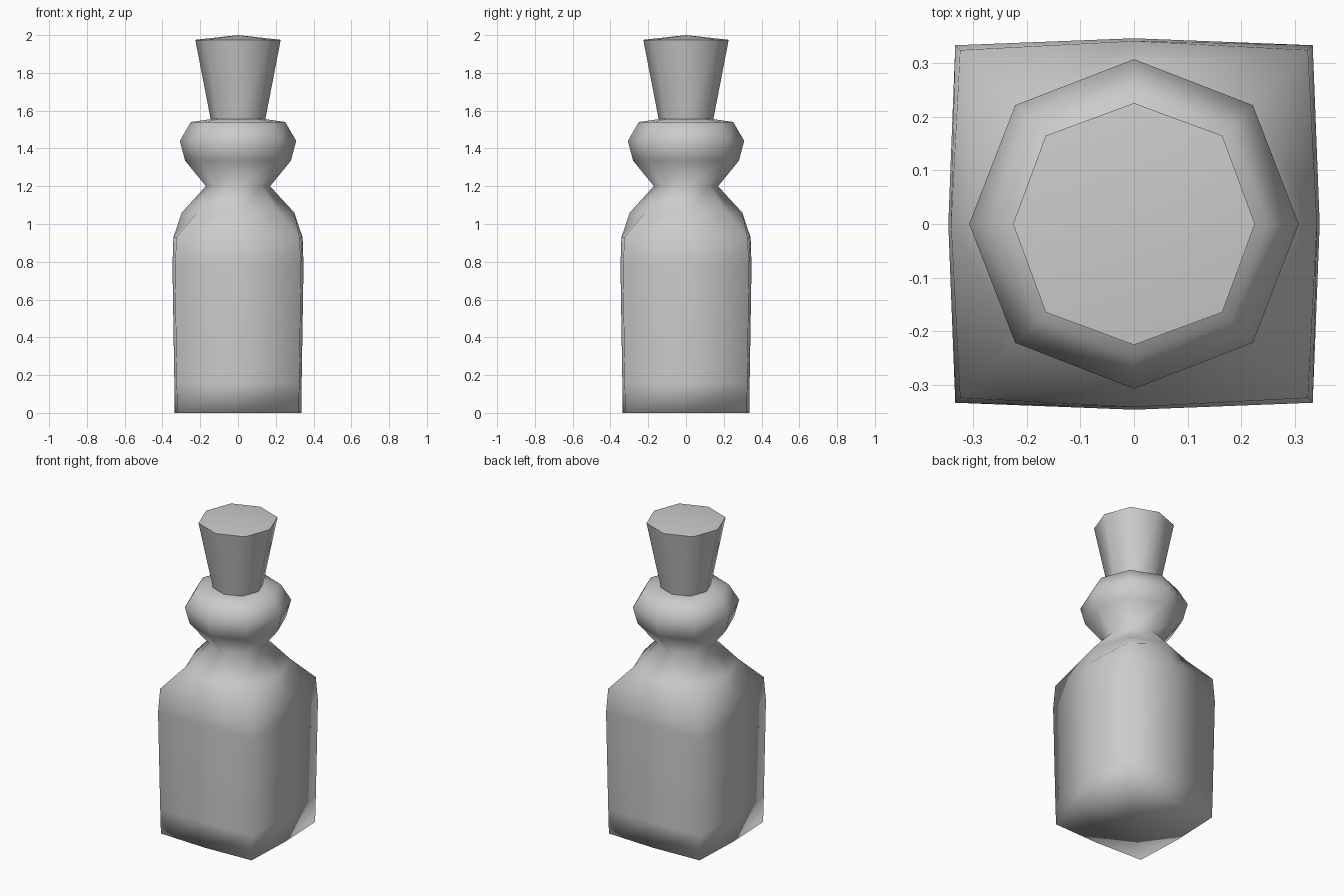
import bpy, bmesh, math

if "Cube" in bpy.data.objects:
    bpy.data.objects.remove(bpy.data.objects["Cube"])

def loft(name, rings, bottom_z=None, top_z=None):
    """Eight-sided loft; each ring is (z, reach on the axes, x = y reach at the corners)."""
    bm = bmesh.new()
    loops = []
    for z, mid, corner in rings:
        loop = []
        for i in range(8):
            a = i * math.pi / 4
            r = corner * math.sqrt(2) if i % 2 else mid
            loop.append(bm.verts.new((r * math.cos(a), r * math.sin(a), z)))
        loops.append(loop)
    for lo, hi in zip(loops, loops[1:]):
        for i in range(8):
            j = (i + 1) % 8
            bm.faces.new((lo[i], lo[j], hi[j], hi[i]))
    # close both ends with fans
    for loop, z in ((loops[0], bottom_z), (loops[-1], top_z)):
        if z is not None:
            tip = bm.verts.new((0, 0, z))
            for i in range(8):
                bm.faces.new((loop[i], loop[(i + 1) % 8], tip))
    bmesh.ops.recalc_face_normals(bm, faces=bm.faces)
    mesh = bpy.data.meshes.new(name)
    bm.to_mesh(mesh)
    bm.free()
    for p in mesh.polygons:
        p.use_smooth = True
    obj = bpy.data.objects.new(name, mesh)
    bpy.context.collection.objects.link(obj)
    return obj

# Bottle: square body, round shoulder, pinched neck and bulging collar
loft("bottle", [
    (0.00, 0.335, 0.322),
    (0.16, 0.337, 0.325),
    (0.78, 0.347, 0.334),
    (0.93, 0.342, 0.325),
    (1.06, 0.298, 0.218),
    (1.20, 0.170, 0.122),
    (1.335, 0.280, 0.202),
    (1.44, 0.308, 0.222),
    (1.54, 0.250, 0.180),
    (1.555, 0.145, 0.105),
], bottom_z=0.0, top_z=1.555)

# Stopper: tapered plug with a shallow domed top and a crisp rim
stopper = loft("stopper", [
    (1.52, 0.138, 0.100),
    (1.975, 0.226, 0.165),
], bottom_z=1.52, top_z=2.0)
bpy.context.view_layer.objects.active = stopper
stopper.select_set(True)
bpy.ops.object.shade_smooth_by_angle(angle=math.radians(60))
